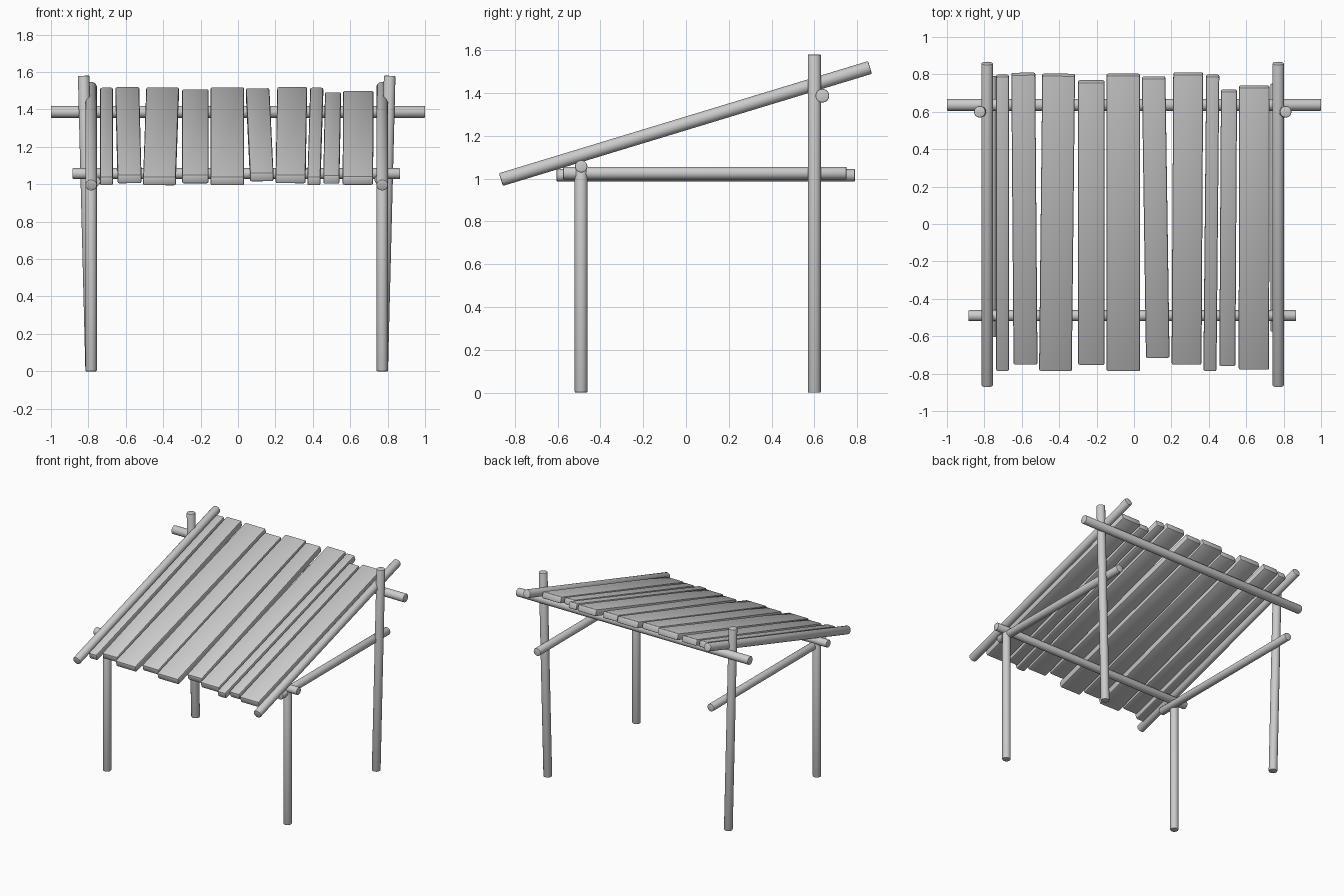
import bpy, bmesh, math
from mathutils import Vector, Matrix

if "Cube" in bpy.data.objects:
    bpy.data.objects.remove(bpy.data.objects["Cube"])


def finish(name, bm):
    mesh = bpy.data.meshes.new(name)
    bmesh.ops.recalc_face_normals(bm, faces=bm.faces)
    bm.to_mesh(mesh)
    bm.free()
    ob = bpy.data.objects.new(name, mesh)
    bpy.context.collection.objects.link(ob)
    bpy.ops.object.select_all(action='DESELECT')
    ob.select_set(True)
    bpy.context.view_layer.objects.active = ob
    bpy.ops.object.shade_smooth_by_angle(angle=math.radians(40))
    return ob


def pole(name, a, b, r):
    """Round pole from a to b with softened end rims."""
    a, b = Vector(a), Vector(b)
    d = b - a
    bm = bmesh.new()
    bmesh.ops.create_cone(bm, cap_ends=True, segments=20, radius1=r, radius2=r, depth=d.length)
    rims = [e for e in bm.edges if abs(e.verts[0].co.z - e.verts[1].co.z) < 1e-5]
    bmesh.ops.bevel(bm, geom=rims, offset=0.005, segments=2, affect='EDGES', profile=0.5)
    rot = d.to_track_quat('Z', 'Y').to_matrix().to_4x4()
    bm.transform(Matrix.Translation((a + b) / 2) @ rot)
    return finish(name, bm)


# roof slope line in the side view
SLOPE = 0.524 / 1.725
ANGLE = math.atan(SLOPE)


def roof_z(y):
    return 0.995 + (y + 0.865) * SLOPE


def plank(name, x_front, x_back, width, y_front, y_back, low=-0.029, high=0.021):
    """Bevelled board lying on the roof slope."""
    a = Vector((x_front, y_front + 0.007, roof_z(y_front + 0.007)))
    b = Vector((x_back, y_back - 0.007, roof_z(y_back - 0.007)))
    along = (b - a).normalized()
    up = Vector((0, -math.sin(ANGLE), math.cos(ANGLE)))
    side = along.cross(up).normalized()
    up = side.cross(along)
    bm = bmesh.new()
    bmesh.ops.create_cube(bm, size=1)
    bmesh.ops.scale(bm, verts=bm.verts, vec=(width, (b - a).length, high - low))
    bmesh.ops.bevel(bm, geom=bm.edges[:], offset=0.009, segments=2, affect='EDGES', profile=0.5)
    rot = Matrix((side, along, up)).transposed().to_4x4()
    bm.transform(Matrix.Translation((a + b) / 2 + up * (high + low) / 2) @ rot)
    return finish(name, bm)


# legs, sloping edge poles and side rails
for side, x, top_x in (("left", -0.785, -0.825), ("right", 0.771, 0.811)):
    pole(f"{side}_front_leg", (x, -0.49, 0), (x, -0.49, 1.04), 0.03)
    pole(f"{side}_rear_post", (x, 0.6, 0), (top_x, 0.6, 1.58), 0.031)
    pole(f"{side}_roof_pole", (x, -0.865, roof_z(-0.865)), (x, 0.86, roof_z(0.86)), 0.031)
pole("left_side_rail", (-0.765, -0.605, 1.015), (-0.765, 0.79, 1.015), 0.029)
pole("right_side_rail", (0.76, -0.575, 1.025), (0.76, 0.75, 1.025), 0.03)

# crossbars
pole("front_crossbar", (-0.885, -0.49, 1.057), (0.867, -0.49, 1.057), 0.029)
pole("rear_crossbar", (-1, 0.637, 1.387), (1, 0.637, 1.387), 0.032)

# roof planks: x at front, x at back, width, y front, y back
planks = [
    (-0.703, -0.703, 0.068, -0.79, 0.80),
    (-0.580, -0.592, 0.128, -0.755, 0.81),
    (-0.420, -0.403, 0.175, -0.79, 0.805),
    (-0.228, -0.228, 0.142, -0.757, 0.77),
    (-0.057, -0.057, 0.180, -0.79, 0.805),
    (0.127, 0.105, 0.126, -0.72, 0.79),
    (0.281, 0.290, 0.160, -0.755, 0.812),
    (0.406, 0.421, 0.070, -0.79, 0.80),
    (0.499, 0.508, 0.086, -0.763, 0.72),
    (0.641, 0.643, 0.163, -0.782, 0.742),
]
for i, p in enumerate(planks):
    plank(f"roof_plank_{i + 1}", *p)
